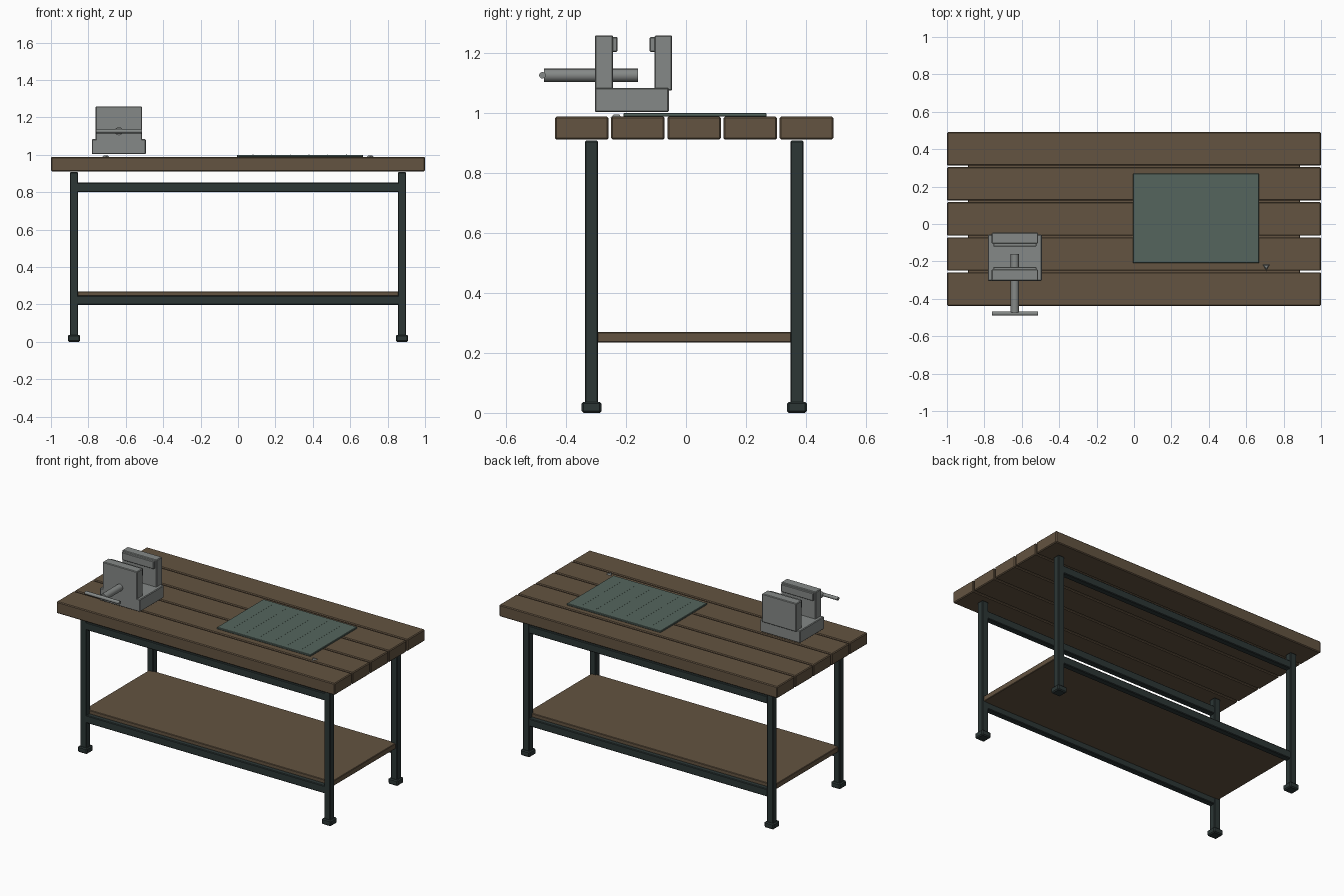
import bpy, math

if "Cube" in bpy.data.objects:
    bpy.data.objects.remove(bpy.data.objects["Cube"])


def material(name, rgb):
    m = bpy.data.materials.new(name)
    m.diffuse_color = (*rgb, 1)
    m.use_nodes = True
    m.node_tree.nodes["Principled BSDF"].inputs["Base Color"].default_value = m.diffuse_color
    return m


WOOD = material("brown wood", (0.125, 0.087, 0.052))
FRAME = material("dark frame steel", (0.025, 0.037, 0.036))
STEEL = material("grey steel", (0.235, 0.250, 0.243))
MAT = material("green mat", (0.090, 0.130, 0.110))


def box(name, x, y, z, mat, bevel=0.004):
    """Bevelled box from (min, max) ranges."""
    bpy.ops.mesh.primitive_cube_add(size=1, location=[sum(r) / 2 for r in (x, y, z)])
    o = bpy.context.object
    o.name = name
    o.scale = [r[1] - r[0] for r in (x, y, z)]
    bpy.ops.object.transform_apply(location=False, rotation=False, scale=True)
    o.data.materials.append(mat)
    if bevel:
        b = o.modifiers.new("edge bevel", 'BEVEL')
        b.width, b.segments = bevel, 1
    return o


def rod(name, loc, radius, length, rot, mat, sides=16):
    bpy.ops.mesh.primitive_cylinder_add(vertices=sides, radius=radius, depth=length,
                                        location=loc, rotation=rot)
    o = bpy.context.object
    o.name = name
    o.data.materials.append(mat)
    bpy.ops.object.shade_smooth_by_angle(angle=math.radians(40))
    return o


# Table top: five planks
for i in range(5):
    y = 0.027 + (i - 2) * 0.1874
    box(f"top_plank_{i + 1}", (-1, 1), (y - 0.0895, y + 0.0895), (0.912, 0.988), WOOD, 0.005)

# Legs, feet and long rails
for ys, row in ((-0.315, "front"), (0.370, "back")):
    for s, side in ((-1, "left"), (1, "right")):
        x = s * 0.877
        box(f"{row}_{side}_leg", (x - 0.022, x + 0.022), (ys - 0.022, ys + 0.022),
            (0.02, 0.908), FRAME)
        box(f"{row}_{side}_foot", (x - 0.033, x + 0.033), (ys - 0.033, ys + 0.033),
            (0, 0.037), FRAME, 0.006)
    for z, level in ((0.826, "upper"), (0.222, "lower")):
        box(f"{row}_{level}_rail", (-0.87, 0.87), (ys - 0.02, ys + 0.02),
            (z - 0.025, z + 0.025), FRAME)

# Lower shelf
box("shelf", (-0.888, 0.888), (-0.305, 0.36), (0.235, 0.270), WOOD, 0.003)

# Work mat with thin raised ruling
box("work_mat", (-0.005, 0.668), (-0.209, 0.269), (0.988, 1.0), MAT, 0.002)
for i in range(6):
    x = 0.08 + i * 0.1
    box(f"mat_rule_{i + 1}", (x - 0.002, x + 0.002), (-0.17, 0.23), (0.998, 1.0006), MAT, 0)

# Small studs on the table top
for s, side in ((-1, "left"), (1, "right")):
    bpy.ops.mesh.primitive_cone_add(vertices=3, radius1=0.025, radius2=0.012, depth=0.012,
                                    location=(s * 0.707, -0.228, 0.990),
                                    rotation=(0, 0, math.pi))
    bpy.context.object.name = f"{side}_stud"
    bpy.context.object.data.materials.append(STEEL)

# Bench vise
VX = -0.637
box("vise_base", (VX - 0.144, VX + 0.144), (-0.304, -0.057), (1.003, 1.084), STEEL)
box("vise_front_jaw", (VX - 0.124, VX + 0.124), (-0.304, -0.243), (1.075, 1.259), STEEL)
box("vise_back_jaw", (VX - 0.124, VX + 0.124), (-0.105, -0.046), (1.075, 1.259), STEEL)
box("front_jaw_pad", (VX - 0.115, VX + 0.115), (-0.250, -0.229), (1.204, 1.254), STEEL, 0.003)
box("back_jaw_pad", (VX - 0.115, VX + 0.115), (-0.121, -0.100), (1.204, 1.254), STEEL, 0.003)
rod("vise_screw", (VX, -0.317, 1.126), 0.022, 0.313, (math.pi / 2, 0, 0), STEEL)
rod("vise_handle", (VX, -0.479, 1.126), 0.011, 0.247, (0, math.pi / 2, 0), STEEL, 12)
